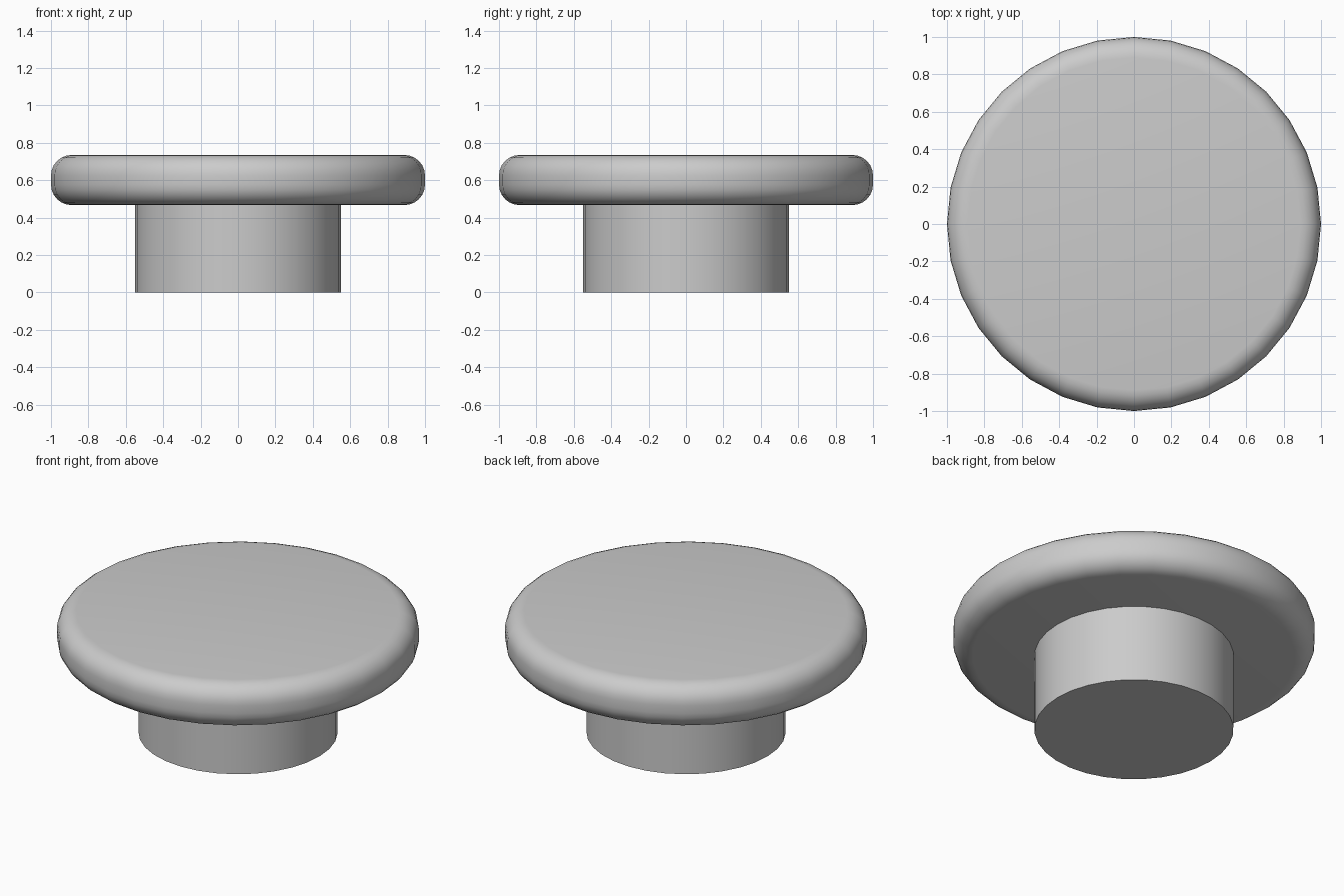
import bpy
import math

cube = bpy.data.objects.get("Cube")
if cube:
    bpy.data.objects.remove(cube, do_unlink=True)

SIDES = 32
CAP_BOTTOM, CAP_TOP = 0.467, 0.735

grey = bpy.data.materials.new("light grey")
grey.use_nodes = True
colour = (0.6, 0.6, 0.6, 1)
grey.diffuse_color = colour
grey.node_tree.nodes["Principled BSDF"].inputs["Base Color"].default_value = colour


def disc(name, radius, bottom, top, rounding=0):
    """Upright cylinder between two heights, optionally with rounded rims."""
    bpy.ops.mesh.primitive_cylinder_add(
        vertices=SIDES, radius=radius, depth=top - bottom,
        location=(0, 0, (bottom + top) / 2))
    obj = bpy.context.object
    obj.name = name
    obj.data.materials.append(grey)
    if rounding:
        bevel = obj.modifiers.new("rounded rims", "BEVEL")
        bevel.width = rounding
        bevel.segments = 6
        bevel.limit_method = "ANGLE"
        bevel.angle_limit = math.radians(40)
        bpy.ops.object.modifier_apply(modifier=bevel.name)
    bpy.ops.object.shade_smooth_by_angle(angle=math.radians(30))
    return obj


# Stem standing on the ground
disc("stem", 0.55, 0, CAP_BOTTOM)

# Wide cap with rounded upper and lower rims
disc("cap", 1, CAP_BOTTOM, CAP_TOP, rounding=0.11)
